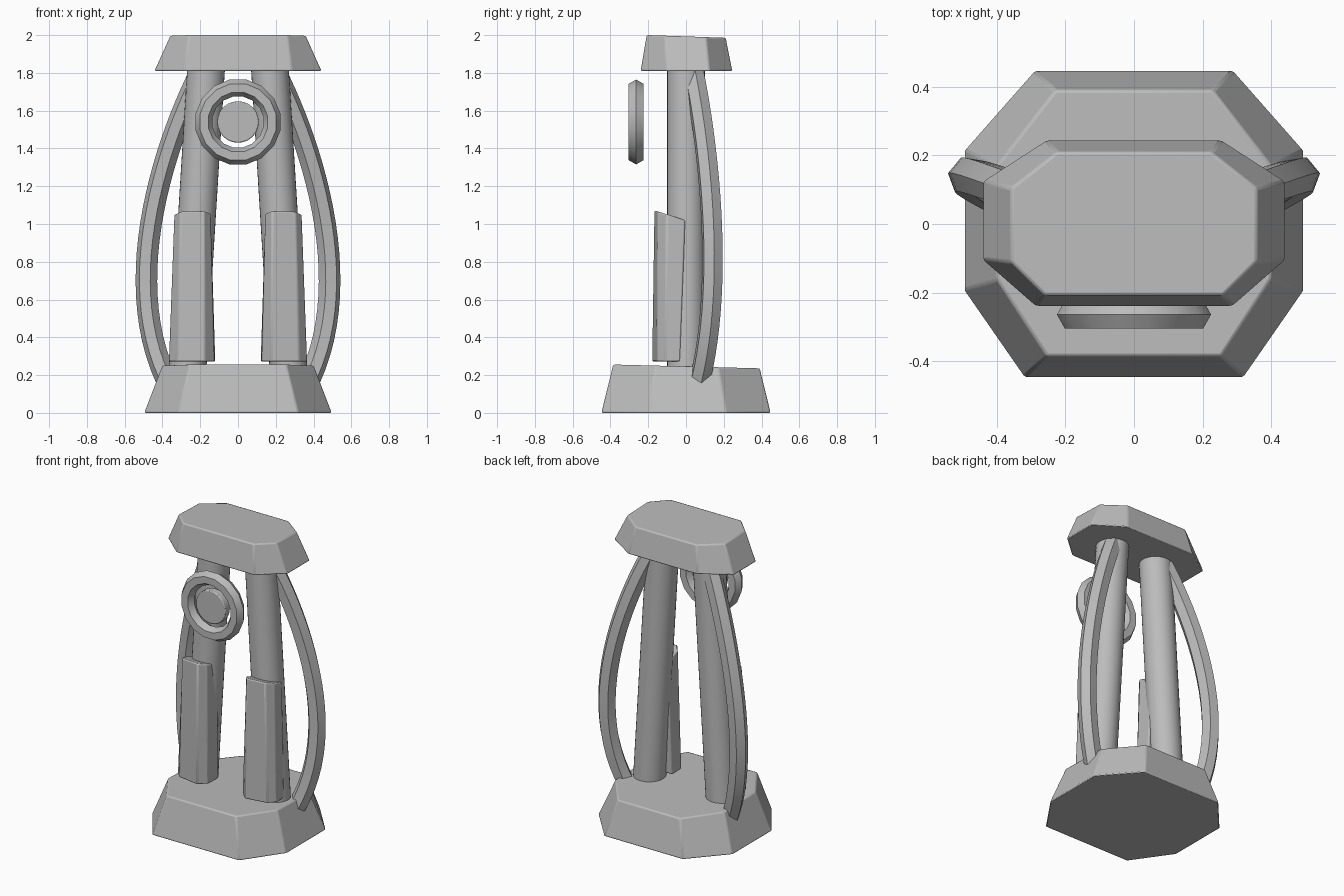
import bpy, bmesh, math
from mathutils import Vector
from mathutils.geometry import interpolate_bezier

cube = bpy.data.objects.get("Cube")
if cube:
    bpy.data.objects.remove(cube, do_unlink=True)

grey = bpy.data.materials.new("plain grey")
grey.use_nodes = True
colour = (0.5, 0.5, 0.5, 1)
grey.diffuse_color = colour
grey.node_tree.nodes["Principled BSDF"].inputs["Base Color"].default_value = colour


def loft(name, rings, bevel=0.0, closed=False):
    """Skin a list of equal-length point rings; closed joins last to first."""
    bm = bmesh.new()
    loops = [[bm.verts.new(p) for p in ring] for ring in rings]
    n = len(loops[0])
    pairs = list(zip(loops, loops[1:]))
    if closed:
        pairs.append((loops[-1], loops[0]))
    else:
        bm.faces.new(loops[0])
        bm.faces.new(loops[-1])
    for a, b in pairs:
        for i in range(n):
            j = (i + 1) % n
            bm.faces.new((a[i], a[j], b[j], b[i]))
    bmesh.ops.recalc_face_normals(bm, faces=bm.faces)
    mesh = bpy.data.meshes.new(name)
    bm.to_mesh(mesh)
    bm.free()
    mesh.materials.append(grey)
    mesh.shade_smooth()
    mesh.set_sharp_from_angle(angle=math.radians(28))
    obj = bpy.data.objects.new(name, mesh)
    bpy.context.collection.objects.link(obj)
    if bevel:
        mod = obj.modifiers.new("soft edges", "BEVEL")
        mod.width = bevel
        mod.segments = 2
        mod.limit_method = "ANGLE"
    return obj


def octagon(half, z, tilt=0.0):
    """Mirror four right-hand points, ordered front to back, into an octagon."""
    outline = half + [(-x, y) for x, y in reversed(half)]
    return [(x, y, z - tilt * y) for x, y in outline]


def circle(centre, radius, u, v, n):
    return [Vector(centre) + radius * (math.cos(a) * u + math.sin(a) * v)
            for a in (math.tau * i / n for i in range(n))]


X, Y, Z = Vector((1, 0, 0)), Vector((0, 1, 0)), Vector((0, 0, 1))

# Tapered slabs at the bottom and top
loft("base", [
    octagon([(0.32, -0.448), (0.496, -0.195), (0.496, 0.215), (0.29, 0.448)], 0),
    octagon([(0.255, -0.385), (0.4, -0.16), (0.4, 0.17), (0.23, 0.39)], 0.246, 0.026),
], bevel=0.008)
loft("cap", [
    octagon([(0.287, -0.24), (0.442, -0.105), (0.442, 0.125), (0.255, 0.245)], 1.81),
    octagon([(0.26, -0.208), (0.358, -0.11), (0.358, 0.105), (0.225, 0.21)], 1.993, 0.035),
], bevel=0.008)

for side, label in ((1, "left"), (-1, "right")):
    # Round leg leaning inwards
    loft(label + "_leg", [
        circle((side * 0.268, 0, 0.22), 0.1, X, Y, 32),
        circle((side * 0.168, 0, 1.84), 0.1, X, Y, 32),
    ])

    # Faceted guard on the front of the leg, with a sloping top
    bottom = [(0.12, -0.03), (0.125, -0.13), (0.175, -0.18),
              (0.325, -0.155), (0.366, -0.11), (0.36, -0.03)]
    top = [(0.145, -0.005), (0.145, -0.12), (0.18, -0.168),
           (0.305, -0.15), (0.337, -0.1), (0.33, -0.005)]
    loft(label + "_shin_guard", [
        [(side * x, y, 0.272) for x, y in bottom],
        [(side * x, y, min(1.07, 1.018 - 0.33 * y)) for x, y in top],
    ], bevel=0.008)

    # Six-sided bar bowing outwards and back
    path = interpolate_bezier(
        Vector((side * 0.2, 0.04, 1.8)), Vector((side * 0.4, 0.12, 1.4)),
        Vector((side * 0.62, 0.2, 0.7)), Vector((side * 0.38, 0.075, 0.18)), 24)
    rings = []
    for i, p in enumerate(path):
        along = (path[min(i + 1, 23)] - path[max(i - 1, 0)]).normalized()
        outward = Vector((side, 0.17, 0))
        outward = (outward - along * outward.dot(along)).normalized()
        rings.append(circle(p, 0.058, outward, along.cross(outward), 6))
    loft(label + "_bar", rings)

# Faceted ring with a free disc in the middle
hub = Vector((0, -0.264, 1.54))
ring = []
for i in range(16):
    a = math.tau * (i + 0.5) / 16
    radial = math.cos(a) * X + math.sin(a) * Z
    ring.append(circle(hub + 0.183 * radial, 0.046, radial, Y, 6))
loft("front_ring", ring, closed=True)
loft("ring_disc", [circle(hub + Y * y, 0.11, X, Z, 24) for y in (-0.025, 0.025)],
     bevel=0.006)
